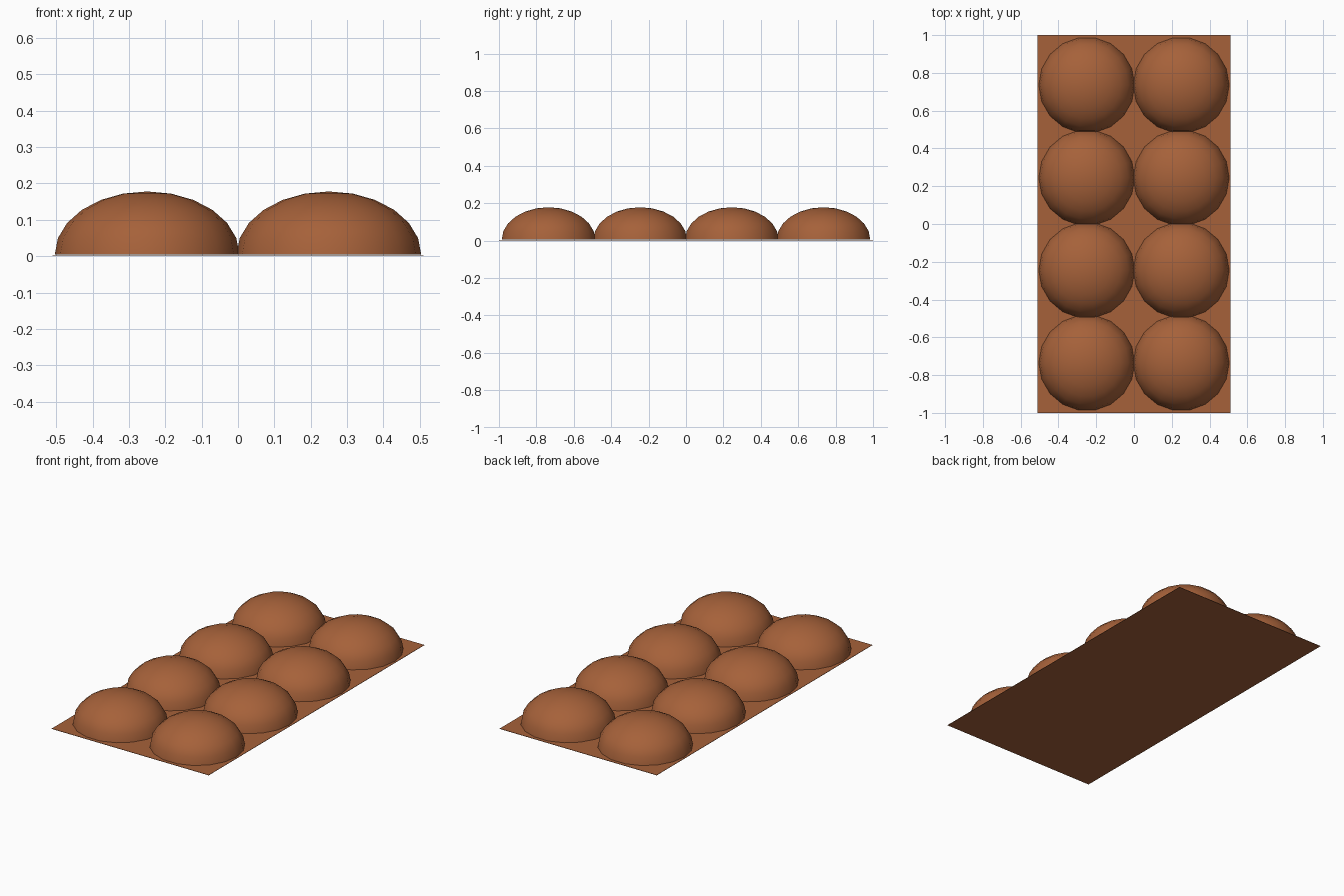
import bpy, bmesh, math

if "Cube" in bpy.data.objects:
    bpy.data.objects.remove(bpy.data.objects["Cube"])

brown = bpy.data.materials.new("warm brown")
brown.diffuse_color = (0.38, 0.12, 0.042, 1)
brown.use_nodes = True
brown.node_tree.nodes["Principled BSDF"].inputs["Base Color"].default_value = brown.diffuse_color


def add_object(name, bm, smooth=False):
    mesh = bpy.data.meshes.new(name)
    bm.to_mesh(mesh)
    bm.free()
    mesh.materials.append(brown)
    for p in mesh.polygons:
        p.use_smooth = smooth
    obj = bpy.data.objects.new(name, mesh)
    bpy.context.collection.objects.link(obj)
    return obj


# Thin backing sheet
bm = bmesh.new()
bmesh.ops.create_cube(bm, size=1)
bmesh.ops.scale(bm, vec=(1.02, 2.0, 0.002), verts=bm.verts)
bmesh.ops.translate(bm, vec=(0, 0, 0.001), verts=bm.verts)
add_object("backing_sheet", bm)

# Low-poly flattened domes, two columns by four rows
SIDES, RINGS, RADIUS, BASE, HEIGHT = 18, 6, 0.254, 0.005, 0.173


def dome(name, cx, cy):
    bm = bmesh.new()
    loops = []
    for i in range(RINGS):
        a = i / RINGS * math.pi / 2
        r, z = RADIUS * math.cos(a), BASE + HEIGHT * math.sin(a)
        loops.append([bm.verts.new((cx + r * math.cos(t), cy + r * math.sin(t), z))
                      for t in (2 * math.pi * k / SIDES for k in range(SIDES))])
    top = bm.verts.new((cx, cy, BASE + HEIGHT))
    for k in range(SIDES):
        n = (k + 1) % SIDES
        for lo, hi in zip(loops, loops[1:]):
            bm.faces.new((lo[k], lo[n], hi[n], hi[k]))
        bm.faces.new((loops[-1][k], loops[-1][n], top))
    add_object(name, bm, True)


for row in range(4):
    for side, x in (("left", -0.25), ("right", 0.25)):
        dome(f"dome_{side}_{row + 1}", x, -0.735 + 0.49 * row)
